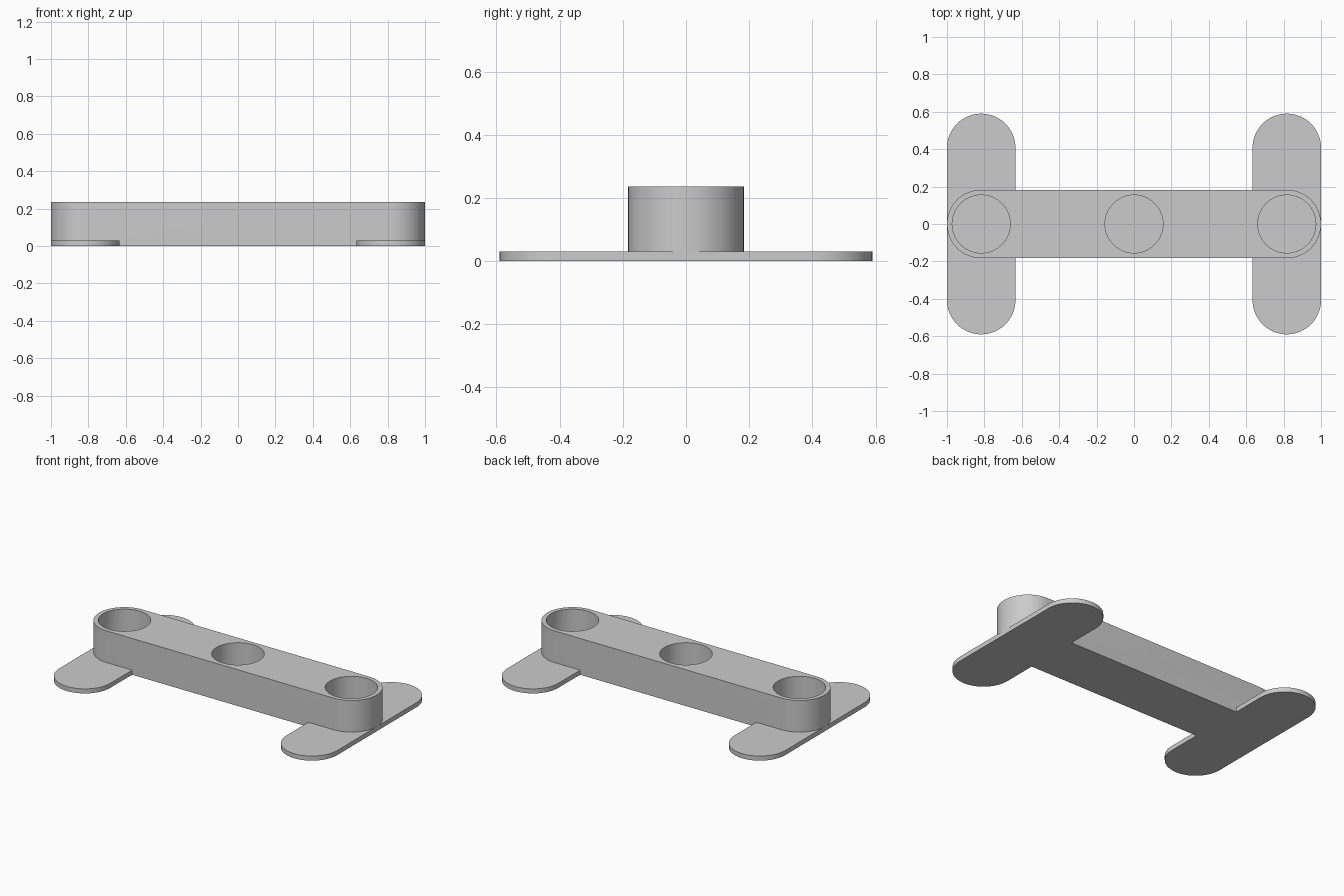
import bpy, bmesh, math

if "Cube" in bpy.data.objects:
    bpy.data.objects.remove(bpy.data.objects["Cube"])

R = 0.183          # half width of bar and feet
END = 1.0 - R      # centre of the rounded ends
FOOT_H, BAR_H = 0.03, 0.236
HOLE_R = 0.155
SEG = 32

grey = bpy.data.materials.new("plain grey")
grey.diffuse_color = (0.6, 0.6, 0.6, 1)
grey.use_nodes = True
grey.node_tree.nodes["Principled BSDF"].inputs["Base Color"].default_value = grey.diffuse_color


def slot(name, radius, reach, z0, z1, centre_x=0.0, along_y=False):
    """Upright rounded slab; reach = distance from middle to each arc centre."""
    pts = []
    for side in (1, -1):
        for i in range(SEG + 1):
            if reach == 0 and i == SEG:
                continue
            a = -math.pi / 2 + math.pi * i / SEG
            pts.append((side * (reach + radius * math.cos(a)), side * radius * math.sin(a)))
    if along_y:
        pts = [(-y, x) for x, y in pts]
    bm = bmesh.new()
    face = bm.faces.new([bm.verts.new((x + centre_x, y, z0)) for x, y in pts])
    ext = bmesh.ops.extrude_face_region(bm, geom=[face])
    top = [v for v in ext["geom"] if isinstance(v, bmesh.types.BMVert)]
    bmesh.ops.translate(bm, verts=top, vec=(0, 0, z1 - z0))
    bmesh.ops.recalc_face_normals(bm, faces=bm.faces)
    me = bpy.data.meshes.new(name)
    bm.to_mesh(me)
    bm.free()
    me.materials.append(grey)
    ob = bpy.data.objects.new(name, me)
    bpy.context.collection.objects.link(ob)
    return ob


def combine(target, other, operation):
    mod = target.modifiers.new(operation.lower(), "BOOLEAN")
    mod.operation, mod.object, mod.solver = operation, other, "EXACT"
    bpy.context.view_layer.objects.active = target
    bpy.ops.object.modifier_apply(modifier=mod.name)
    bpy.data.objects.remove(other)


# Main bar, joined with a flat foot across each end
stand = slot("holder_bar_with_feet", R, END, 0, BAR_H)
for x in (-END, END):
    combine(stand, slot("foot", R, 0.59 - R, 0, FOOT_H, x, True), "UNION")

# Three round blind sockets
for x in (-END, 0, END):
    combine(stand, slot("socket_cutter", HOLE_R, 0, FOOT_H, BAR_H + 0.1, x), "DIFFERENCE")

# Smooth round walls with crisp rims
bpy.ops.object.select_all(action="DESELECT")
stand.select_set(True)
bpy.context.view_layer.objects.active = stand
bpy.ops.object.shade_smooth_by_angle(angle=math.radians(30))
